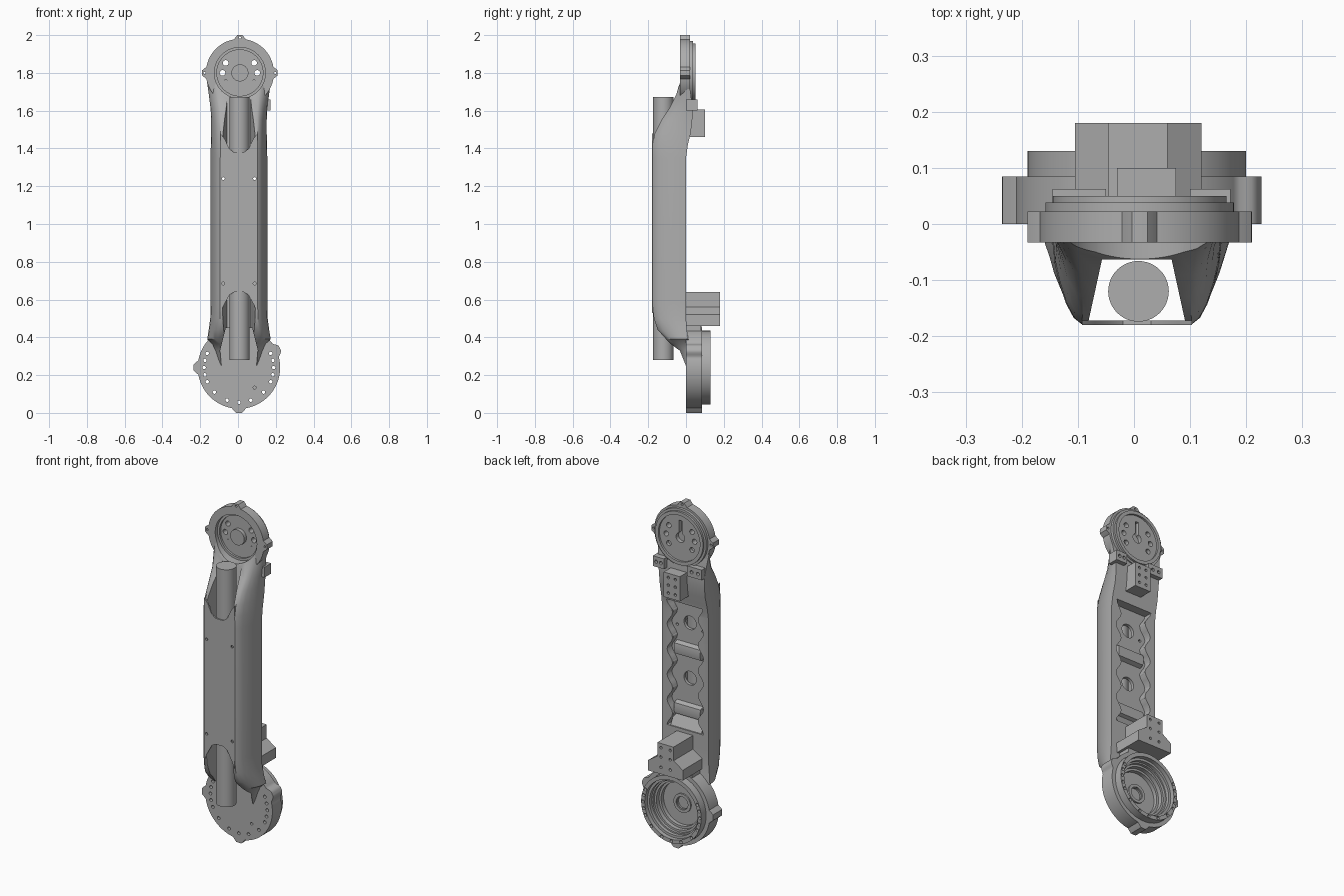
import bpy, bmesh
from math import sin, cos, pi, radians, atan2

cube = bpy.data.objects.get("Cube")
if cube:
    bpy.data.objects.remove(cube)

metal = bpy.data.materials.new("cast grey")
metal.use_nodes = True
grey = (0.42, 0.42, 0.42, 1)
metal.diffuse_color = grey
metal.node_tree.nodes["Principled BSDF"].inputs["Base Color"].default_value = grey

CX, TOP, LOW = 0.005, 1.80, 0.24
parts = []


def make(name, bm, keep=True):
    bmesh.ops.recalc_face_normals(bm, faces=bm.faces[:])
    mesh = bpy.data.meshes.new(name)
    bm.to_mesh(mesh)
    bm.free()
    mesh.materials.append(metal)
    ob = bpy.data.objects.new(name, mesh)
    bpy.context.scene.collection.objects.link(ob)
    ob.hide_render = not keep
    if keep:
        parts.append(ob)
    return ob


def loft(name, rings, keep=True):
    """Skin closed rings of 3D points, capping both ends."""
    bm = bmesh.new()
    vs = [[bm.verts.new(p) for p in ring] for ring in rings]
    n = len(vs[0])
    for a, b in zip(vs, vs[1:]):
        for i in range(n):
            j = (i + 1) % n
            bm.faces.new((a[i], a[j], b[j], b[i]))
    bm.faces.new(vs[0])
    bm.faces.new(vs[-1])
    return make(name, bm, keep)


def prism(name, outlines, y0, y1, keep=True):
    """Extrude x-z outlines along y; several outlines share one mesh."""
    bm = bmesh.new()
    for pts in outlines:
        a, b = [[bm.verts.new((x, y, z)) for x, z in pts] for y in (y0, y1)]
        bm.faces.new(a)
        bm.faces.new(b[::-1])
        for i in range(len(a)):
            j = (i + 1) % len(a)
            bm.faces.new((a[i], b[i], b[j], a[j]))
    return make(name, bm, keep)


def circle(x, z, r, n=48):
    return [(x + r * cos(2 * pi * i / n), z + r * sin(2 * pi * i / n)) for i in range(n)]


def box(x0, x1, z0, z1):
    return [(x0, z0), (x1, z0), (x1, z1), (x0, z1)]


def lugged(x, z, r, h, lugs):
    """Round outline with tapered lugs at the given angles."""
    pts = []
    for i in range(180):
        a = 2 * i
        near = min(abs((a - l + 180) % 360 - 180) for l in lugs)
        rr = r + h * min(1, max(0, (10 - near) / 6))
        pts.append((x + rr * cos(radians(a)), z + rr * sin(radians(a))))
    return pts


def around(x, z, r, angles, hole):
    return [circle(x + r * cos(radians(a)), z + r * sin(radians(a)), hole, 16) for a in angles]


def ring(name, x, z, profile):
    """Revolve a closed (radius, y) profile about the y axis."""
    bm = bmesh.new()
    n = 64
    vs = [[bm.verts.new((x + r * cos(2 * pi * i / n), y, z + r * sin(2 * pi * i / n)))
           for r, y in profile] for i in range(n)]
    m = len(profile)
    for i in range(n):
        a, b = vs[i], vs[(i + 1) % n]
        for k in range(m):
            bm.faces.new((a[k], a[(k + 1) % m], b[(k + 1) % m], b[k]))
    return make(name, bm)


def cut(ob, *cutters):
    for c in cutters:
        mod = ob.modifiers.new("cut", "BOOLEAN")
        mod.operation, mod.solver, mod.object = "DIFFERENCE", "EXACT", c
    bpy.context.view_layer.update()
    ev = ob.evaluated_get(bpy.context.evaluated_depsgraph_get())
    mesh = bpy.data.meshes.new_from_object(ev)
    ob.modifiers.clear()
    ob.data = mesh


# Arm shell: D-shaped sections (z, half width, front y, back y)
sections = [(.25, .10, -.012, .015), (.33, .125, -.04, .015), (.365, .14, -.08, .015),
            (.39, .168, -.105, .012), (.44, .16, -.15, .005), (.50, .152, -.17, 0), (.58, .15, -.178, 0),
            (1.35, .15, -.178, 0), (1.42, .149, -.178, .01), (1.48, .147, -.165, .025),
            (1.55, .147, -.13, .033), (1.61, .15, -.09, .035), (1.69, .16, -.05, .025), (1.76, .17, -.03, .015)]
curve = [(1, 0), (1, .2), (.975, .4), (.92, .6), (.84, .8), (.75, .94), (.66, 1)]
rings = []
for z, w, f, b in sections:
    half = [(w * u, b + (f - b) * v) for u, v in curve]
    rings.append([(CX + x, y, z) for x, y in half] + [(CX - x, y, z) for x, y in half[::-1]])
arm = loft("arm_shell", rings)

# Cable channel, lower mouth, hub recess and rear pocket
tunnel = [(-.062, -.063), (.062, -.063), (.092, -.2), (-.092, -.2)]
channel = loft("channel_cutter", [[(CX + x, y, z) for x, y in tunnel] for z in (.2, 1.8)], False)
mouth = prism("mouth_cutter", [[(CX - .088, .2), (CX + .088, .2), (CX + .1, .33), (CX + .07, .45),
                                (CX - .07, .45), (CX - .1, .33)]], -.3, .05, False)
hub_cut = prism("hub_cutter", [circle(.01, TOP, .135, 64)], -.3, 0, False)
side = [(.1 + .018 * cos(2 * pi * (i / 40) * 5), .66 + .74 * i / 40) for i in range(41)]
pocket = prism("pocket_cutter", [[(CX + x, z) for x, z in side] + [(CX - x, z) for x, z in side[::-1]]],
               -.045, .1, False)
windows = prism("window_cutter", [circle(CX, z, .04, 32) for z in (.945, 1.27)], -.1, .05, False)
screws = prism("screw_cutter", [circle(CX + s * .083, z, .008, 12) for s in (-1, 1) for z in (.685, 1.24)],
               -.3, .1, False)
drum_back = prism("drum_space_cutter", [circle(CX, LOW, .15)], .012, .2, False)
cut(arm, channel, mouth, hub_cut, pocket, windows, screws, drum_back)

# Front cover with arched ends
arch_low = [(-.098, .53), (-.08, .57), (-.05, .625), (-.025, .64), (.025, .64), (.05, .625), (.08, .57), (.098, .53)]
arch_top = [(.098, 1.48), (.075, 1.45), (.052, 1.40), (.025, 1.378), (-.025, 1.378), (-.052, 1.40),
            (-.075, 1.45), (-.098, 1.48)]
cover = prism("front_cover", [[(CX + x, z) for x, z in arch_low + arch_top]], -.18, -.172)
cut(cover, screws)

# Cable tube
loft("cable_tube", [[(CX + .003 + x, -.12 + y, z) for x, y in circle(0, 0, .054)] for z in (.28, 1.672)])

# Saddle ribs and screw bosses inside the rear pocket
for i, z in enumerate((.76, 1.11)):
    arc = [(-.045, z - .04), (-.02, z - .03), (-.015, z), (-.02, z + .03), (-.045, z + .04), (-.058, z)]
    loft("saddle_rib_%d" % i, [[(x, y, h) for y, h in arc] for x in (CX - .085, CX + .085)])
prism("pocket_bosses", [circle(CX + s * .095, z, .014, 16) for s in (-1, 1) for z in (.73, .88, 1.03, 1.18, 1.33)],
      -.06, -.006)
# Ramp at the bottom of the pocket
loft("pocket_ramp", [[(x, -.055, .65), (x, -.002, .65), (x, -.044, .73)] for x in (CX - .1, CX + .1)])

# Upper joint: lugged rim, rear steps, hub and holes
rim = prism("upper_rim", [lugged(.01, TOP, .18, .02, (0, 90, 180))], -.033, .022)
disc = prism("upper_disc", [circle(.01, TOP, .168, 64)], .008, .038)
hub_holes = prism("hub_hole_cutter", around(.01, TOP, .092, (0, 35, 145, 180, 215, 325), .015), -.2, .2, False)
lug_holes = prism("upper_lug_cutter", around(.01, TOP, .187, (0, 90, 180), .006), -.2, .2, False)
keyway = prism("keyway_cutter", [circle(.01, TOP, .028, 32)], .015, .2, False)
slot = prism("slot_cutter", [box(0, .02, TOP, TOP + .1)], .015, .2, False)
cut(rim, hub_cut, hub_holes, lug_holes, keyway, slot)
cut(disc, hub_holes, keyway, slot)
ring("rear_lip", .01, TOP, [(.135, .03), (.135, .05), (.155, .05), (.155, .03)])
ring("front_lip", .01, TOP, [(.122, .004), (.122, -.012), (.137, -.012), (.137, .004)])
prism("upper_hub", [circle(.01, TOP, .045)], -.022, .005)

# Lower joint: lugged plate with open drum behind
plate = prism("lower_plate", [lugged(CX, LOW, .218, .022, (25, 180, 270))], 0, .085)
hollow = prism("drum_cutter", [circle(CX, LOW, .15, 64)], .022, .2, False)
dimple = prism("dimple_cutter", [circle(CX, LOW, .035, 32)], .012, .2, False)
spots = (24, 12, 0, -12, -24, -45, -70, -90, -110, -135, 156, 168, 180, 192, 204)
rim_holes = prism("rim_hole_cutter", around(CX, LOW, .184, spots, .009), -.1, .3, False)
floor_hole = prism("floor_hole_cutter", around(CX, LOW, .135, (-52,), .008), -.1, .3, False)
cut(plate, hollow, dimple, rim_holes, floor_hole)
drum = ring("lower_drum", CX, LOW, [(.195, .075), (.195, .13), (.172, .13), (.172, .105), (.158, .105),
                                    (.158, .07), (.138, .07), (.138, .045), (.125, .045), (.125, .02), (.152, .02),
                                    (.16, .06)])
cut(drum, rim_holes)
ring("drum_hub", CX, LOW, [(.038, .018), (.038, .03), (.055, .03), (.055, .018)])

# Rear cable brackets with screw holes
tee = [(-.11, .46), (.115, .46), (.115, .52), (.055, .56), (.055, .64), (-.05, .64), (-.05, .56), (-.11, .52)]
low_bracket = prism("lower_bracket", [[(CX + x, z) for x, z in tee]], -.01, .18)
low_holes = prism("bracket_hole_cutter", [circle(CX + x, z, .008, 12) for x in (-.028, .032)
                                          for z in (.50, .56, .615)], .15, .3, False)
cut(low_bracket, low_holes)
prism("bracket_foot", [box(CX - .1, CX + .1, .41, .47)], -.005, .08)

top_bracket = prism("upper_bracket", [box(-.03, .075, 1.46, 1.605)], 0, .1)
top_holes = prism("upper_hole_cutter", [circle(x, z, .008, 12) for x in (.0, .045)
                                        for z in (1.49, 1.535, 1.58)], .08, .2, False)
cut(top_bracket, top_holes)
ears = prism("upper_ears", [box(-.145, -.05, 1.6, 1.66), box(.1, .172, 1.6, 1.66)], 0, .062)
ear_holes = prism("ear_hole_cutter", [circle(x, 1.63, .01, 12) for x in (-.12, -.08, .12, .15)], .04, .2, False)
cut(ears, ear_holes)

# Remove cutters and shade
for ob in [o for o in bpy.context.scene.objects if o.name.endswith("_cutter")]:
    bpy.data.objects.remove(ob)
bpy.ops.object.select_all(action="DESELECT")
for ob in parts:
    ob.select_set(True)
bpy.context.view_layer.objects.active = parts[0]
bpy.ops.object.shade_smooth_by_angle(angle=radians(30))
